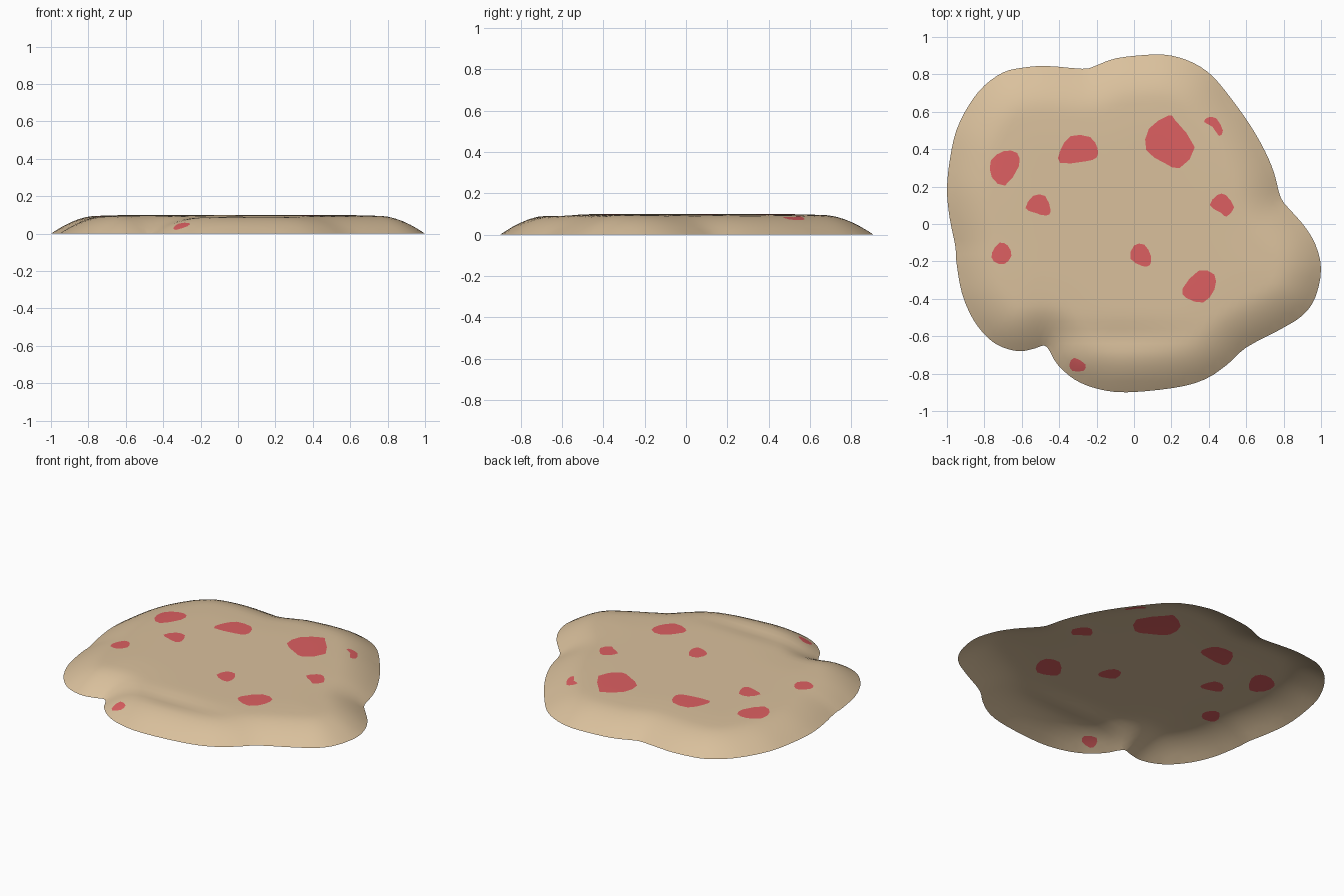
import bpy, bmesh, math
from mathutils import Vector, geometry

if "Cube" in bpy.data.objects:
    bpy.data.objects.remove(bpy.data.objects["Cube"])

# Outline of the slab seen from above (smoothed by a spline below)
OUTLINE = [(.08, .905), (.2, .9), (.32, .86), (.42, .79), (.52, .67), (.62, .53), (.7, .39),
           (.75, .27), (.785, .14), (.84, .07), (.91, -.01), (.97, -.11), (1, -.24),
           (.97, -.39), (.9, -.49), (.77, -.57), (.6, -.66), (.5, -.75), (.38, -.83),
           (.22, -.875), (-.04, -.9), (-.2, -.88), (-.32, -.83), (-.41, -.75), (-.45, -.68),
           (-.48, -.65), (-.53, -.665), (-.61, -.68), (-.7, -.66), (-.78, -.61), (-.86, -.51),
           (-.92, -.37), (-.95, -.2), (-.955, -.12), (-.985, .03), (-1, .18), (-.985, .34),
           (-.95, .5), (-.88, .64), (-.8, .74), (-.7, .81), (-.6, .835), (-.47, .845),
           (-.28, .83), (-.22, .84), (-.1, .885)]

# Red patches
SPOTS = [
    [(-.765, .34), (-.695, .39), (-.625, .38), (-.615, .31), (-.69, .205), (-.76, .25)],
    [(-.395, .325), (-.395, .39), (-.34, .47), (-.235, .465), (-.195, .405), (-.2, .355), (-.26, .335)],
    [(.065, .395), (.08, .51), (.185, .58), (.22, .555), (.325, .41), (.245, .3), (.165, .325)],
    [(.375, .545), (.395, .57), (.44, .565), (.475, .5), (.455, .47), (.42, .52)],
    [(.405, .1), (.445, .155), (.49, .155), (.535, .09), (.495, .04), (.465, .06)],
    [(-.58, .085), (-.54, .15), (-.475, .15), (-.445, .07), (-.47, .045), (-.53, .06)],
    [(-.76, -.155), (-.72, -.1), (-.675, -.115), (-.655, -.17), (-.695, -.215), (-.75, -.2)],
    [(-.02, -.185), (0, -.115), (.055, -.11), (.09, -.17), (.085, -.22), (.045, -.225)],
    [(.26, -.345), (.345, -.25), (.43, -.27), (.43, -.35), (.37, -.42), (.28, -.395)],
    [(-.345, -.75), (-.32, -.715), (-.26, -.75), (-.27, -.785), (-.33, -.785)],
]


def spline(points, steps):
    """Closed Catmull-Rom curve through the points."""
    p = [Vector(q) for q in points]
    n, out = len(p), []
    for i in range(n):
        a, b, c, d = p[i - 1], p[i], p[(i + 1) % n], p[(i + 2) % n]
        for k in range(steps):
            t = k / steps
            out.append(.5 * (2 * b + (c - a) * t + (2 * a - 5 * b + 4 * c - d) * t * t
                             + (3 * b - a - 3 * c + d) * t ** 3))
    return out


def inside(p, poly):
    hit = False
    for i in range(len(poly)):
        a, b = poly[i - 1], poly[i]
        if (a[1] > p[1]) != (b[1] > p[1]):
            if p[0] < a[0] + (p[1] - a[1]) / (b[1] - a[1]) * (b[0] - a[0]):
                hit = not hit
    return hit


def edge_distance(p, poly):
    best = 9.0
    for i in range(len(poly)):
        a, e = poly[i - 1], poly[i] - poly[i - 1]
        t = max(0, min(1, (p - a).dot(e) / e.length_squared))
        best = min(best, (p - a - e * t).length)
    return best


def height(p, d):
    """Rounded rim, nearly flat top and a shallow valley behind the front lobe."""
    rim = .088 * (1 - (1 - min(d / .23, 1)) ** 1.8)
    t = min(d / .42, 1)
    crown = .011 * t * t * (3 - 2 * t)
    valley = .012 * math.exp(-((p.y + .6) / .07) ** 2 - ((p.x + .1) / .38) ** 2)
    return max(0, rim + crown - valley * min(d / .15, 1))


def material(name, color):
    m = bpy.data.materials.new(name)
    m.diffuse_color = (*color, 1)
    m.use_nodes = True
    m.node_tree.nodes["Principled BSDF"].inputs["Base Color"].default_value = m.diffuse_color
    return m


# Constrained triangulation of the outline, the patches and a filling grid
rim = spline(OUTLINE, 3)
points, edges = [], []
for loop in [rim] + [spline(s, 2) for s in SPOTS]:
    start, n = len(points), len(loop)
    points += loop
    edges += [(start + i, start + (i + 1) % n) for i in range(n)]
loops = [spline(s, 2) for s in SPOTS]
step = .04
for j in range(-23, 24):
    for i in range(-26, 27):
        p = Vector(((i + .5 * (j % 2)) * step, j * step))
        if (inside(p, rim) and edge_distance(p, rim) > .02
                and all(edge_distance(p, s) > .012 for s in loops)):
            points.append(p)
verts, _, tris, *_ = geometry.delaunay_2d_cdt(points, edges, [], 0, 1e-5)

# Open shell, coloured by patch
bm = bmesh.new()
bv = [bm.verts.new((v.x, v.y, height(v, edge_distance(v, rim)))) for v in verts]
for t in tris:
    c = sum((verts[i] for i in t), Vector((0, 0))) / len(t)
    if inside(c, rim):
        f = bm.faces.new([bv[i] for i in t])
        f.normal_update()
        if f.normal.z < 0:
            f.normal_flip()
        f.smooth = True
        f.material_index = int(any(inside(c, s) for s in loops))
bmesh.ops.delete(bm, geom=[v for v in bm.verts if not v.link_faces], context='VERTS')

mesh = bpy.data.meshes.new("spotted_slab")
bm.to_mesh(mesh)
bm.free()
mesh.materials.append(material("tan", (.70, .53, .335)))
mesh.materials.append(material("red", (.72, .115, .12)))
bpy.context.collection.objects.link(bpy.data.objects.new("spotted_slab", mesh))
